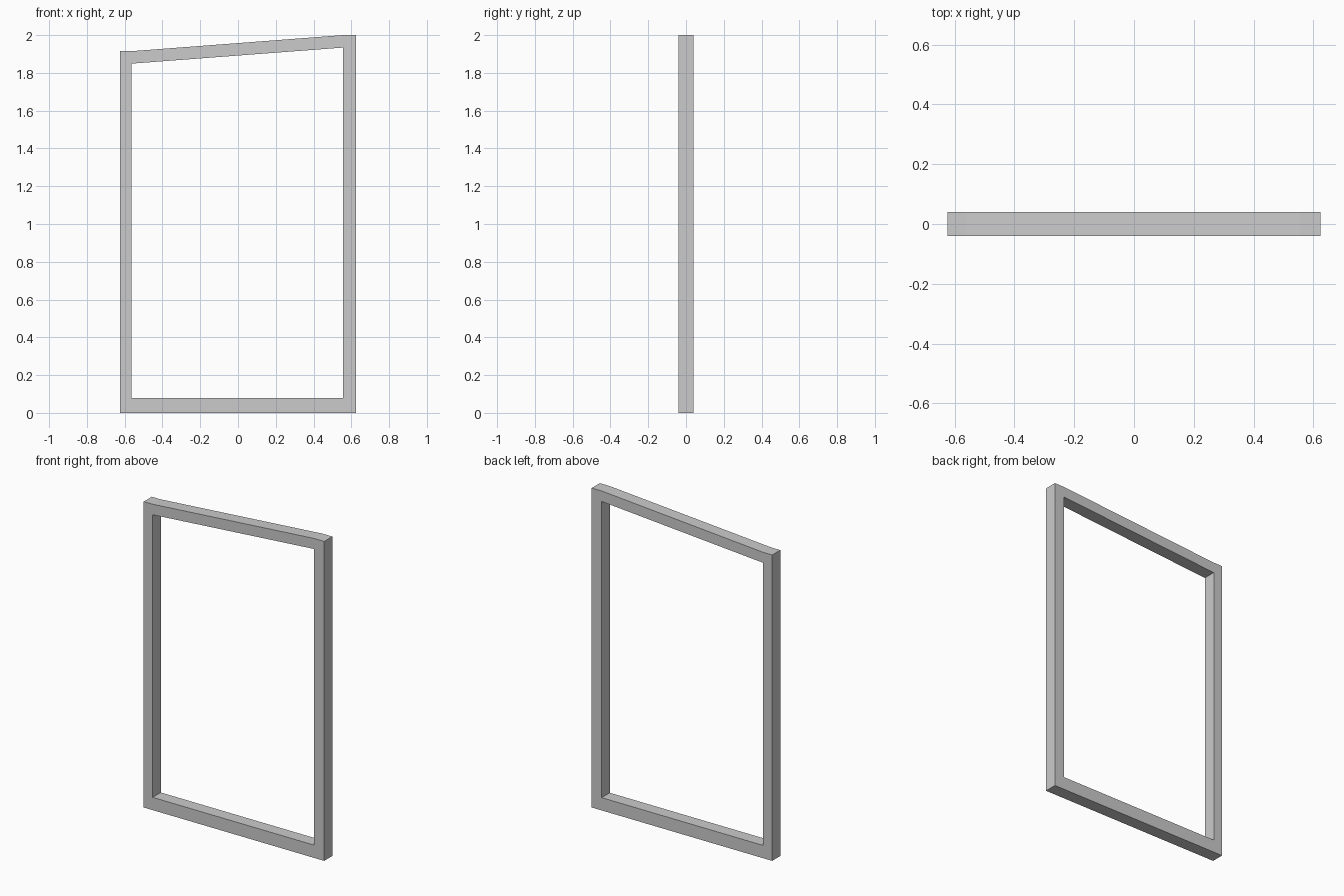
import bpy, bmesh

if "Cube" in bpy.data.objects:
    bpy.data.objects.remove(bpy.data.objects["Cube"])

HALF_W, HALF_D = 0.625, 0.04
IN_L, IN_R = -0.563, 0.556          # inner edges of the stiles
SILL = 0.08                         # top of the bottom rail
TOP_L, TOP_R, RAIL = 1.915, 2.0, 0.066

# Front profile: outer outline (flat over each stile, sloping between) and opening
pts = [(-HALF_W, 0), (HALF_W, 0), (HALF_W, TOP_R), (IN_R, TOP_R),
       (IN_L, TOP_L), (-HALF_W, TOP_L),
       (IN_L, SILL), (IN_R, SILL), (IN_R, TOP_R - RAIL), (IN_L, TOP_L - RAIL)]
# Bottom rail, right stile, sloping top rail, left stile
members = [(0, 1, 7, 6), (1, 2, 3, 8, 7), (3, 4, 9, 8), (4, 5, 0, 6, 9)]

bm = bmesh.new()
verts = [bm.verts.new((x, -HALF_D, z)) for x, z in pts]
faces = [bm.faces.new([verts[i] for i in m]) for m in members]

# Give the frame its depth, keeping the front faces
ext = bmesh.ops.extrude_face_region(bm, geom=faces, use_keep_orig=True)
back = [g for g in ext["geom"] if isinstance(g, bmesh.types.BMVert)]
bmesh.ops.translate(bm, verts=back, vec=(0, 2 * HALF_D, 0))
bmesh.ops.recalc_face_normals(bm, faces=bm.faces)

mesh = bpy.data.meshes.new("sloped_frame")
bm.to_mesh(mesh)
bm.free()
frame = bpy.data.objects.new("sloped_frame", mesh)
bpy.context.collection.objects.link(frame)
